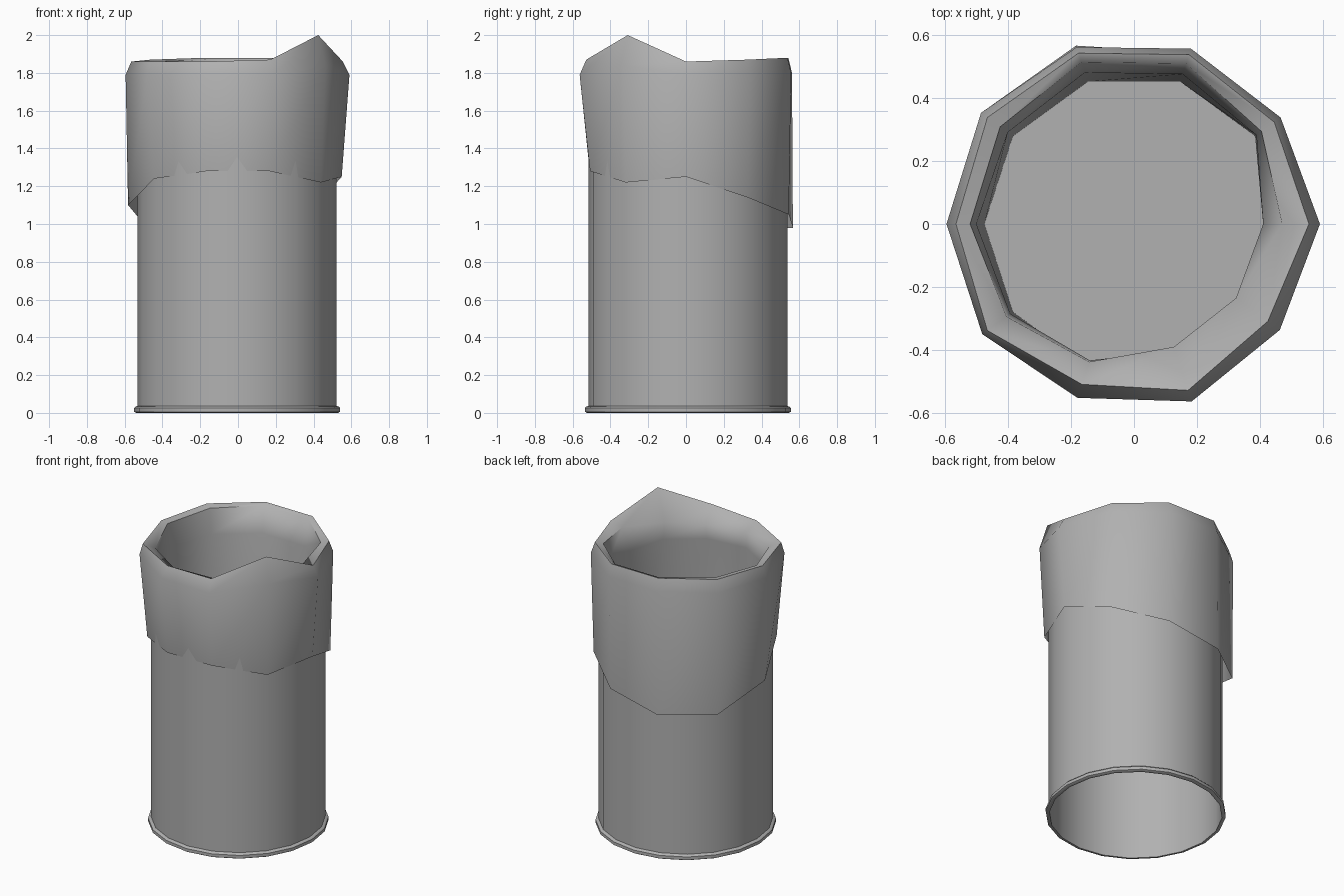
import bpy, bmesh
from math import cos, sin, radians, tau

if "Cube" in bpy.data.objects:
    bpy.data.objects.remove(bpy.data.objects["Cube"])

CX, CY = -0.005, 0.01

grey = bpy.data.materials.new("dark_grey")
grey.diffuse_color = (0.44, 0.44, 0.44, 1)
grey.use_nodes = True
grey.node_tree.nodes["Principled BSDF"].inputs["Base Color"].default_value = grey.diffuse_color


def loft(name, rings, cap_last=False, angle=40):
    """Skin a list of vertex rings into a smooth-shaded object."""
    bm = bmesh.new()
    loops = [[bm.verts.new(p) for p in ring] for ring in rings]
    n = len(loops[0])
    for a, b in zip(loops, loops[1:]):
        for i in range(n):
            j = (i + 1) % n
            bm.faces.new((a[i], a[j], b[j], b[i]))
    if cap_last:
        bm.faces.new(loops[-1])
    bmesh.ops.remove_doubles(bm, verts=bm.verts, dist=1e-5)
    bmesh.ops.recalc_face_normals(bm, faces=bm.faces)
    mesh = bpy.data.meshes.new(name)
    bm.to_mesh(mesh)
    bm.free()
    mesh.materials.append(grey)
    ob = bpy.data.objects.new(name, mesh)
    bpy.context.collection.objects.link(ob)
    bpy.ops.object.select_all(action='DESELECT')
    ob.select_set(True)
    bpy.context.view_layer.objects.active = ob
    bpy.ops.object.shade_smooth_by_angle(angle=radians(angle))
    return ob


def circle(r, z, n=20):
    return [(CX + r * cos(tau * i / n), CY + r * sin(tau * i / n), z)
            for i in range(n)]


def bag_ring(radii, heights):
    return [(r * cos(tau * i / 10), r * sin(tau * i / 10), z)
            for i, (r, z) in enumerate(zip(radii, heights))]


# Open can with a rolled bead around its foot
can_profile = [(0.522, 0.004), (0.535, 0.004), (0.545, 0.010), (0.545, 0.026),
               (0.537, 0.034), (0.527, 0.036), (0.527, 1.80), (0.522, 1.80),
               (0.522, 0.004)]
loft("can", [circle(r, z - 0.004 if z < 0.02 else z) for r, z in can_profile])

# Bag liner: ragged hem, draped skirt, folded lip, then inner wall and floor
hem = bag_ring([.549, .558, .572, .595, .595, .582, .548, .536, .534, .543],
               [1.25, 1.14, 1.05, 0.98, 0.98, 1.10, 1.24, 1.28, 1.28, 1.22])
shoulder = bag_ring([.590, .575, .585, .59, .60, .595, .595, .58, .592, .572],
                    [1.79, 1.80, 1.80, 1.80, 1.79, 1.79, 1.79, 1.79, 1.79, 1.84])
crest = bag_ring([.555, .55, .565, .57, .575, .565, .575, .535, .555, .525],
                 [1.86, 1.87, 1.88, 1.88, 1.87, 1.86, 1.86, 1.86, 1.87, 2.00])
lip = bag_ring([.470, .50, .535, .54, .525, .52, .50, .46, .41, .40],
               [1.84, 1.86, 1.87, 1.87, 1.86, 1.85, 1.83, 1.80, 1.80, 1.82])
throat = bag_ring([.410, .48, .50, .505, .495, .50, .485, .455, .425, .42],
                  [1.70] * 10)
floor = bag_ring([.475] * 10, [0.75] * 10)
loft("bag_liner", [hem, shoulder, crest, lip, throat, floor],
     cap_last=True, angle=60)
